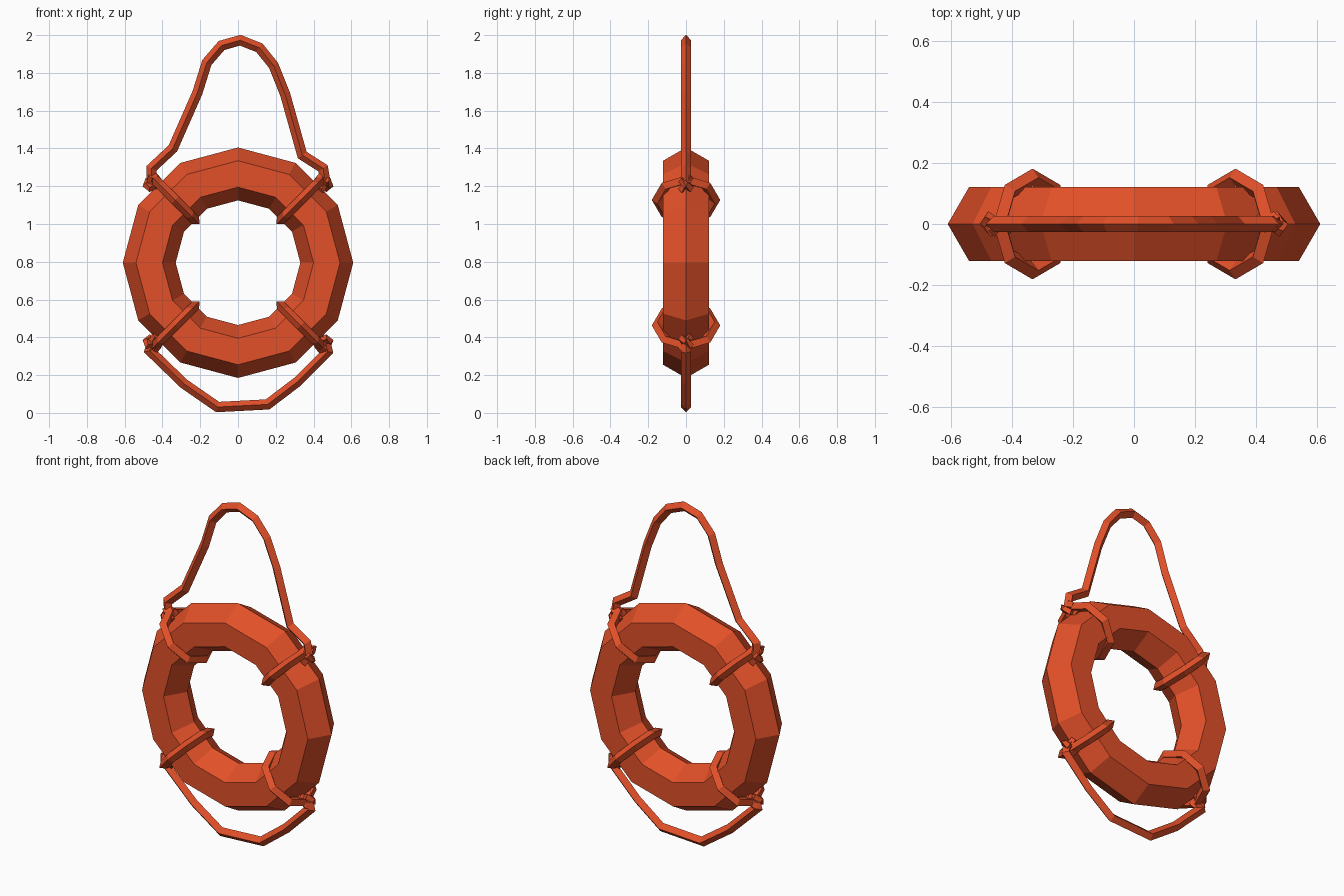
import bpy, bmesh
from math import sin, cos, pi, radians
from mathutils import Vector

cube = bpy.data.objects.get("Cube")
if cube:
    bpy.data.objects.remove(cube)

CENTER_Z = 0.795
RING_RADIUS = 0.47
ROPE = 0.027

orange = bpy.data.materials.new("orange_red")
orange.use_nodes = True
color = (0.76, 0.08, 0.022, 1)
orange.diffuse_color = color
orange.node_tree.nodes["Principled BSDF"].inputs["Base Color"].default_value = color


def sweep(name, points, sections, closed):
    """Join one cross-section per path point into a solid."""
    bm = bmesh.new()
    loops = [[bm.verts.new(p + o) for o in offs] for p, offs in zip(points, sections)]
    n, sides = len(loops), len(loops[0])
    for i in range(n if closed else n - 1):
        a, b = loops[i], loops[(i + 1) % n]
        for k in range(sides):
            j = (k + 1) % sides
            bm.faces.new((a[k], a[j], b[j], b[k]))
    if not closed:
        bm.faces.new(loops[0])
        bm.faces.new(loops[-1])
    bmesh.ops.recalc_face_normals(bm, faces=bm.faces)
    mesh = bpy.data.meshes.new(name)
    bm.to_mesh(mesh)
    bm.free()
    mesh.materials.append(orange)
    obj = bpy.data.objects.new(name, mesh)
    bpy.context.collection.objects.link(obj)
    return obj


def rope(name, points, normal, radius=ROPE, closed=False):
    """Four-sided rope with a mitred diamond section."""
    n = len(points)
    sections = []
    for i, p in enumerate(points):
        before = points[i - 1] if closed or i else None
        after = points[(i + 1) % n] if closed or i < n - 1 else None
        d1 = (p - before).normalized() if before else (after - p).normalized()
        d2 = (after - p).normalized() if after else d1
        tangent = (d1 + d2).normalized()
        side = tangent.cross(normal).normalized()
        up = side.cross(tangent)
        miter = radius / max(0.75, tangent.dot(d1))
        sections.append([side * miter, up * radius, -side * miter, -up * radius])
    return sweep(name, points, sections, closed)


# Twelve-sided float ring with a hexagonal section
centers, sections = [], []
for i in range(12):
    a = i * pi / 6
    out = Vector((cos(a), 0, sin(a)))
    centers.append(out * RING_RADIUS + Vector((0, 0, CENTER_Z)))
    sections.append([(out * cos(k * pi / 3) + Vector((0, sin(k * pi / 3), 0))) * 0.14
                     for k in range(6)])
sweep("float_ring", centers, sections, True)

# Four rope bands around the ring, each tied with a knot
corners = {"upper_left": 45, "upper_right": 135, "lower_right": 225, "lower_left": 315}
for label, degrees in corners.items():
    a = radians(degrees)
    out = Vector((cos(a), 0, sin(a)))
    along = Vector((-sin(a), 0, cos(a)))
    middle = out * RING_RADIUS + Vector((0, 0, CENTER_Z))
    band = [middle + (out * cos(t) + Vector((0, sin(t), 0))) * 0.152
            for t in (k * pi / 4 for k in range(8))]
    rope("band_" + label, band, along, closed=True)

    heart = Vector((0.448 if cos(a) > 0 else -0.448, 0, 1.215 if sin(a) > 0 else 0.37))
    knot = []
    for k in range(12):
        t = k * pi / 6
        knot.append(heart + 0.013 * (out * (cos(t) - 2 * cos(2 * t))
                                     + along * (sin(t) + 2 * sin(2 * t))
                                     + Vector((0, -1.8 * sin(3 * t), 0))))
    rope("knot_" + label, knot, Vector((0, 1, 0)), radius=0.018, closed=True)

# Hanging loop above and slack grab line below
front = Vector((0, 1, 0))
hanging = [(-.455, 1.21), (-.458, 1.295), (-.345, 1.4), (-.215, 1.695), (-.165, 1.855),
           (-.087, 1.945), (.012, 1.973), (.113, 1.933), (.188, 1.84), (.25, 1.685),
           (.34, 1.365), (.45, 1.295), (.465, 1.21)]
slack = [(-.45, .39), (-.468, .33), (-.287, .155), (-.108, .031), (.157, .045),
         (.315, .165), (.475, .325), (.46, .39)]
for name, path in (("hanging_loop", hanging), ("grab_line", slack)):
    rope(name, [Vector((x, 0, z)) for x, z in path], front)
